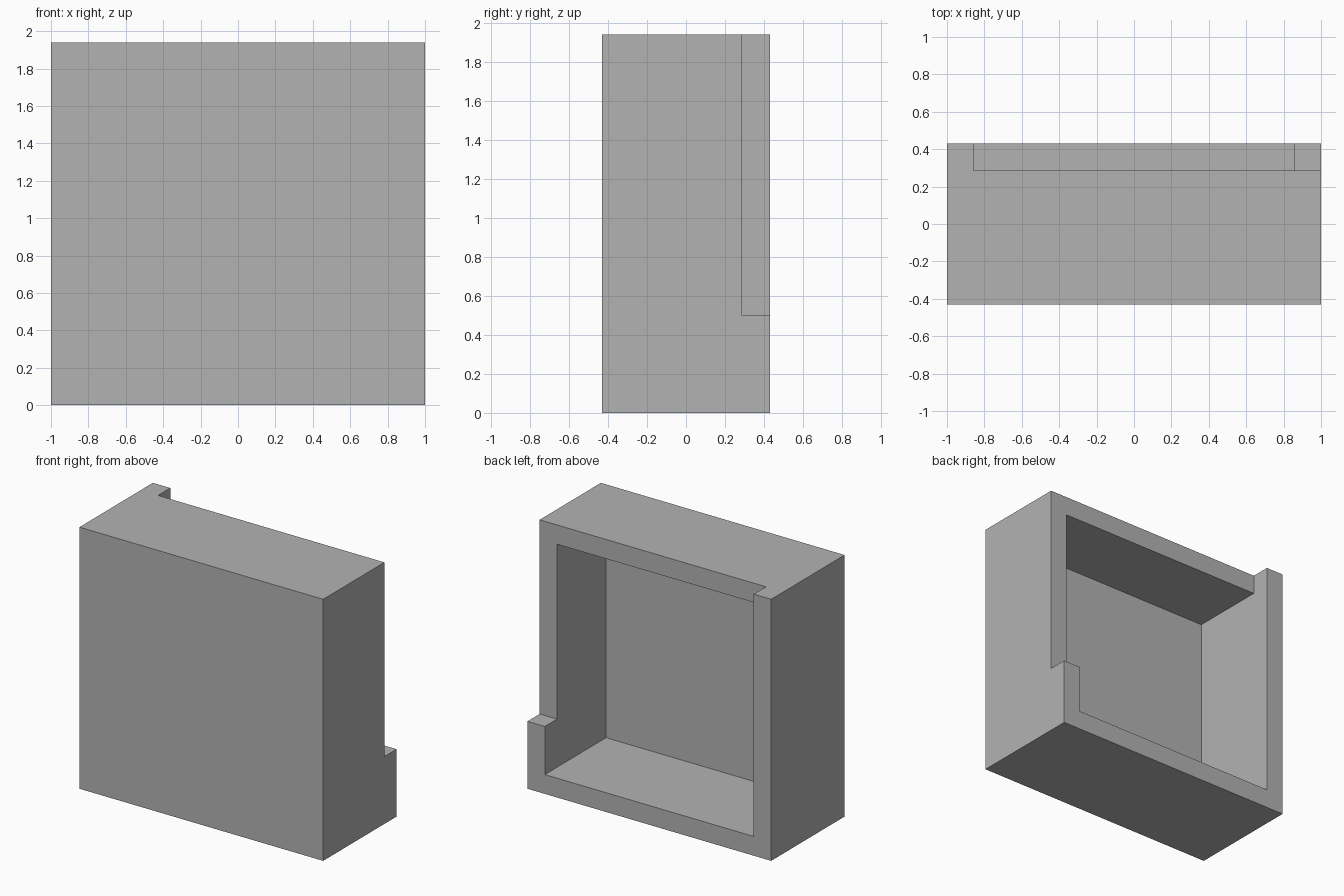
import bpy

cube = bpy.data.objects.get("Cube")
if cube:
    bpy.data.objects.remove(cube, do_unlink=True)

HALF_W, HALF_D, HEIGHT = 1.0, 0.43, 1.94
WALL = 0.143
NOTCH_Z = 0.5
OVER = 0.2  # how far cutters reach past the body


def material(name, rgb):
    mat = bpy.data.materials.new(name)
    mat.use_nodes = True
    color = (*rgb, 1.0)
    mat.diffuse_color = color
    mat.node_tree.nodes["Principled BSDF"].inputs["Base Color"].default_value = color
    return mat


def box(name, low, high):
    """Box spanning two opposite corners."""
    center = [(a + b) / 2 for a, b in zip(low, high)]
    bpy.ops.mesh.primitive_cube_add(size=1, location=center)
    obj = bpy.context.object
    obj.name = name
    obj.scale = [b - a for a, b in zip(low, high)]
    bpy.ops.object.transform_apply(location=True, rotation=False, scale=True)
    return obj


def cut(target, cutter):
    cutter.hide_render = True
    mod = target.modifiers.new(cutter.name, 'BOOLEAN')
    mod.operation = 'DIFFERENCE'
    mod.solver = 'EXACT'
    mod.object = cutter
    bpy.context.view_layer.objects.active = target
    bpy.ops.object.modifier_apply(modifier=mod.name)
    bpy.data.objects.remove(cutter, do_unlink=True)


# Outer block
shell = box("open_back_box", (-HALF_W, -HALF_D, 0), (HALF_W, HALF_D, HEIGHT))
shell.data.materials.clear()
shell.data.materials.append(material("plain grey", (0.45, 0.45, 0.45)))

# Hollow interior, open at the back
cut(shell, box("cavity_cutter",
               (WALL - HALF_W, WALL - HALF_D, WALL),
               (HALF_W - WALL, HALF_D + OVER, HEIGHT - WALL)))

# Rear rim step: lowers the top and left walls, leaves the right wall and the base
cut(shell, box("rim_cutter",
               (WALL - HALF_W, HALF_D - WALL, NOTCH_Z),
               (HALF_W + OVER, HALF_D + OVER, HEIGHT + OVER)))
